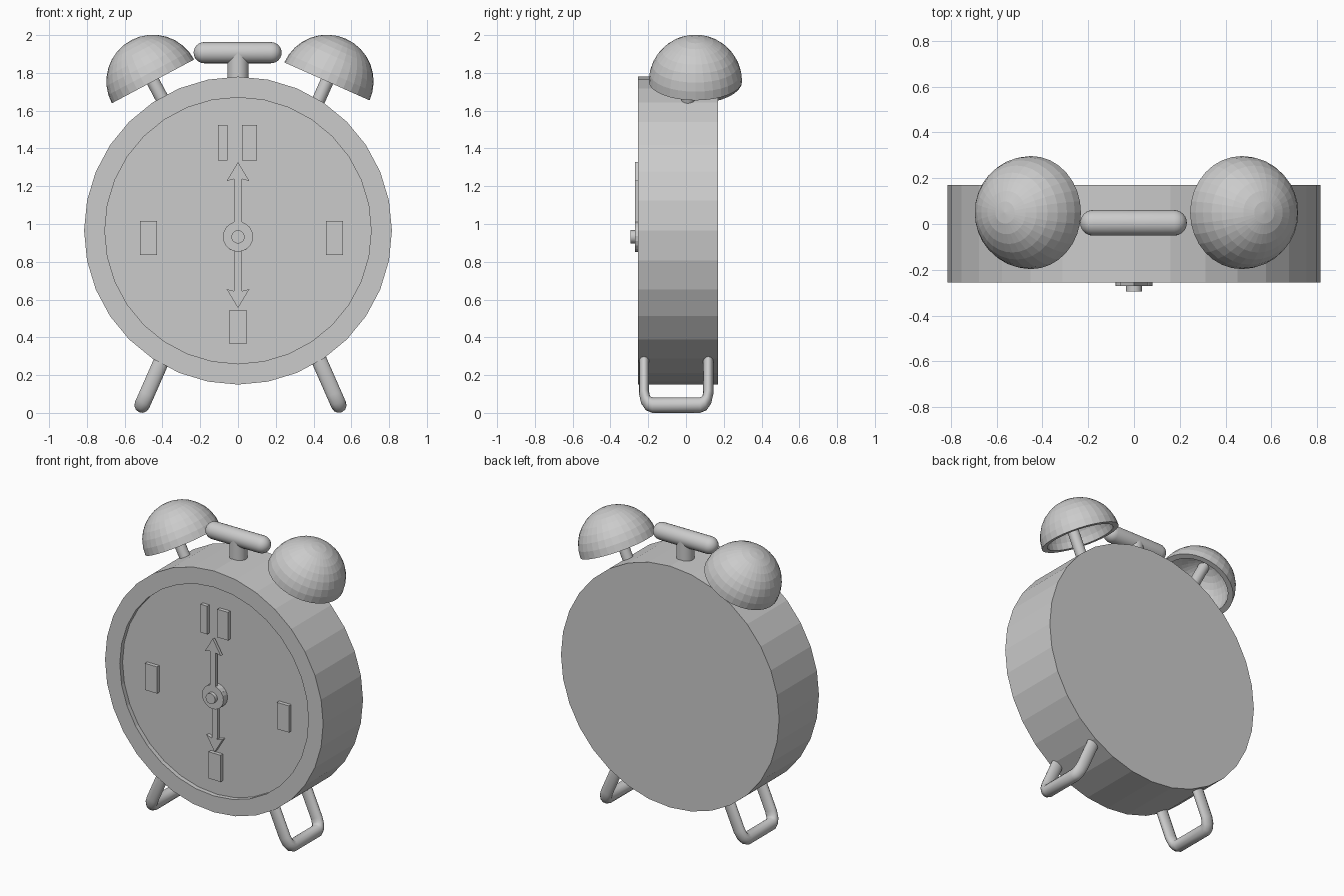
import bpy, bmesh
from math import sin, cos, pi, radians
from mathutils import Matrix

if "Cube" in bpy.data.objects:
    bpy.data.objects.remove(bpy.data.objects["Cube"])

CZ = 0.965          # height of the dial centre
FACING = Matrix.Translation((0, 0, CZ)) @ Matrix.Rotation(pi / 2, 4, 'X')  # local z -> -y


def finish(name, bm, smooth=False):
    bmesh.ops.remove_doubles(bm, verts=bm.verts, dist=1e-5)
    bmesh.ops.recalc_face_normals(bm, faces=bm.faces)
    mesh = bpy.data.meshes.new(name)
    bm.to_mesh(mesh)
    bm.free()
    ob = bpy.data.objects.new(name, mesh)
    bpy.context.collection.objects.link(ob)
    if smooth:
        smooth_object(ob)
    return ob


def smooth_object(ob):
    bpy.ops.object.select_all(action='DESELECT')
    ob.select_set(True)
    bpy.context.view_layer.objects.active = ob
    bpy.ops.object.shade_smooth_by_angle(angle=radians(35))


def lathe(name, profile, matrix, seg=32, smooth=False):
    """Spin (radius, height) points around local z."""
    bm = bmesh.new()
    rings = []
    for r, h in profile:
        if r < 1e-6:
            rings.append([bm.verts.new(matrix @ Matrix.Translation((0, 0, h)).translation)] * seg)
        else:
            rings.append([bm.verts.new((matrix @ Matrix.Translation(
                (r * cos(2 * pi * i / seg), r * sin(2 * pi * i / seg), h))).translation)
                for i in range(seg)])
    for a, b in zip(rings, rings[1:]):
        for i in range(seg):
            j = (i + 1) % seg
            loop = list(dict.fromkeys((a[i], a[j], b[j], b[i])))
            if len(loop) > 2:
                bm.faces.new(loop)
    return finish(name, bm, smooth)


def rod(name, r, h0, h1, matrix, seg=24):
    return lathe(name, [(0, h0), (r, h0), (r, h1), (0, h1)], matrix, seg, True)


def plate(name, outline, y_back, y_front):
    """Extrude an (x, z) outline along y."""
    bm = bmesh.new()
    face = bm.faces.new([bm.verts.new((x, y_back, z)) for x, z in outline])
    new = bmesh.ops.extrude_face_region(bm, geom=[face])['geom']
    bmesh.ops.translate(bm, verts=[v for v in new if isinstance(v, bmesh.types.BMVert)],
                        vec=(0, y_front - y_back, 0))
    return finish(name, bm)


# Case with recessed dial
lathe("case", [(0, -0.17), (0.815, -0.17), (0.815, 0.255), (0.705, 0.255),
               (0.705, 0.225), (0, 0.225)], FACING)


# Arrow hands with a round boss
def hand(name, direction, length, y_back, y_front):
    pivot, boss, w = 0.933, 0.08, 0.02
    gap = 0.26
    pts = [(boss * sin(a), boss * cos(a))
           for a in [gap + (2 * pi - 2 * gap) * i / 18 for i in range(19)]]
    neck = length - 0.09
    pts += [(-w, neck), (-0.06, neck - 0.01), (0, length), (0.06, neck - 0.01), (w, neck)]
    plate(name, [(x, pivot + direction * z) for x, z in pts], y_back, y_front)


hand("hour_hand", -1, 0.378, -0.22, -0.25)
hand("minute_hand", 1, 0.395, -0.25, -0.27)
rod("hand_hub", 0.035, 0.22, 0.295, Matrix.Translation((0, 0, -0.033)) @ FACING)

# Plain raised hour markers
for name, x, z, w, h in (("marker_top_left", -0.08, 1.43, 0.05, 0.19),
                         ("marker_top_right", 0.06, 1.43, 0.08, 0.19),
                         ("marker_right", 0.51, 0.925, 0.09, 0.18),
                         ("marker_left", -0.475, 0.925, 0.09, 0.18),
                         ("marker_bottom", 0.0, 0.455, 0.09, 0.18)):
    plate(name, [(x - w / 2, z - h / 2), (x + w / 2, z - h / 2),
                 (x + w / 2, z + h / 2), (x - w / 2, z + h / 2)], -0.22, -0.25)

# Hollow bells on angled posts
R_OUT, R_IN, N = 0.247, 0.212, 8
arc = [pi / 2 * i / N for i in range(N + 1)]
bell = [(R_OUT * cos(a), R_OUT * sin(a)) for a in arc]
bell += [(R_IN * cos(a), R_IN * sin(a)) for a in reversed(arc)]
bell.append(bell[0])
for side, x, tilt in (("left", -0.45, -28), ("right", 0.471, 24)):
    m = Matrix.Translation((x, 0.05, 1.755)) @ Matrix.Rotation(radians(tilt), 4, 'Y')
    lathe(side + "_bell", bell, m)
    rod(side + "_bell_post", 0.035, -0.16, 0.215, m @ Matrix.Translation((0, -0.04, 0)))

# Carrying handle: post and round-ended bar
rod("handle_post", 0.056, 1.72, 1.91, Matrix.Translation((0, 0.005, 0)))
r, half = 0.056, 0.177
cap = [(r * cos(pi / 2 * i / 6), half + r * sin(pi / 2 * i / 6)) for i in range(7)]
bar = [(a, -b) for a, b in reversed(cap)] + cap
lathe("handle_bar", bar,
      Matrix.Translation((-0.002, 0.005, 1.907)) @ Matrix.Rotation(pi / 2, 4, 'Y'), 24, True)


# U-shaped wire feet, flattened front to back
def foot(name, side, x_bottom):
    squash, y_mid, reach, z0 = 0.66, -0.052, 0.17, 0.041
    half_path = [(reach, 0.34), (reach, 0.105), (reach - 0.008, 0.07),
                 (reach - 0.022, 0.05), (reach - 0.045, z0)]
    path = half_path + [(-y, z) for y, z in reversed(half_path)]
    curve = bpy.data.curves.new(name, 'CURVE')
    curve.dimensions = '3D'
    curve.bevel_depth = 0.041
    curve.bevel_resolution = 4
    curve.use_fill_caps = True
    spline = curve.splines.new('POLY')
    spline.points.add(len(path) - 1)
    for p, (y, z) in zip(spline.points, path):
        p.co = (side * (x_bottom - 0.44 * (z - z0)), y / squash, z, 1)
    ob = bpy.data.objects.new(name, curve)
    bpy.context.collection.objects.link(ob)
    ob.location.y = y_mid
    ob.scale.y = squash
    bpy.ops.object.select_all(action='DESELECT')
    ob.select_set(True)
    bpy.context.view_layer.objects.active = ob
    bpy.ops.object.convert(target='MESH')
    smooth_object(bpy.context.view_layer.objects.active)


foot("left_foot", -1, 0.508)
foot("right_foot", 1, 0.534)
